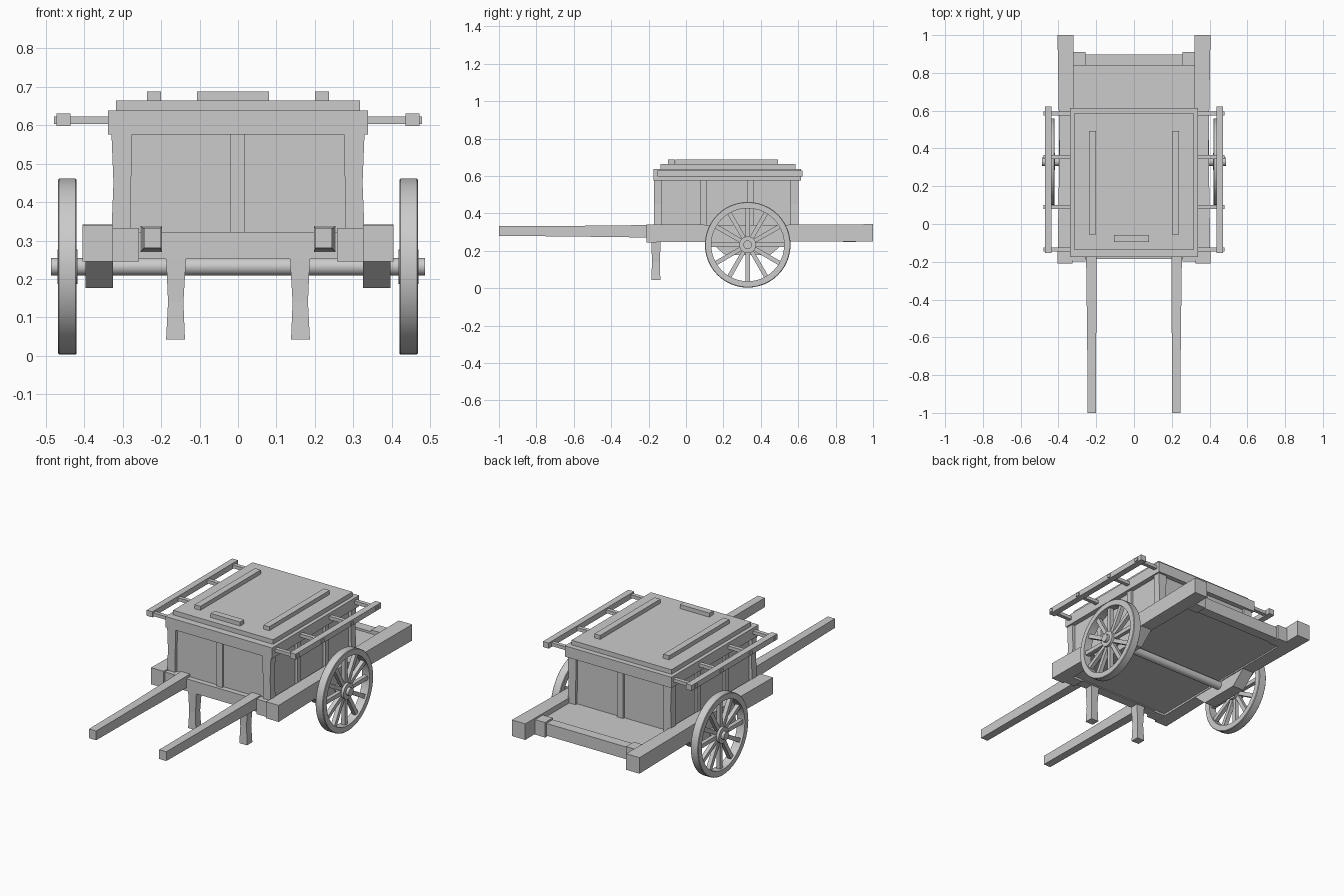
import bpy, bmesh, math
from mathutils import Matrix, Vector

cube = bpy.data.objects.get("Cube")
if cube:
    bpy.data.objects.remove(cube, do_unlink=True)

wood = bpy.data.materials.new("plain grey")
wood.use_nodes = True
GREY = (0.6, 0.6, 0.6, 1)
wood.diffuse_color = GREY
wood.node_tree.nodes["Principled BSDF"].inputs["Base Color"].default_value = GREY


def finish(name, bm, mirror=False, smooth=False):
    bmesh.ops.recalc_face_normals(bm, faces=bm.faces)
    mesh = bpy.data.meshes.new(name)
    bm.to_mesh(mesh)
    bm.free()
    mesh.materials.append(wood)
    ob = bpy.data.objects.new(name, mesh)
    bpy.context.collection.objects.link(ob)
    if smooth:
        bpy.ops.object.select_all(action='DESELECT')
        ob.select_set(True)
        bpy.context.view_layer.objects.active = ob
        bpy.ops.object.shade_smooth_by_angle(angle=math.radians(35))
    if mirror:
        ob.modifiers.new("mirror", 'MIRROR').use_mirror_merge = False
    return ob


def loft(bm, rings):
    """Join equal closed rings of points and cap both ends."""
    loops = [[bm.verts.new(p) for p in ring] for ring in rings]
    n = len(loops[0])
    for a, b in zip(loops, loops[1:]):
        for i in range(n):
            j = (i + 1) % n
            bm.faces.new((a[i], a[j], b[j], b[i]))
    bm.faces.new(loops[0])
    bm.faces.new(loops[-1])


def rect_x(x, y0, y1, z0, z1):
    return [(x, y0, z0), (x, y1, z0), (x, y1, z1), (x, y0, z1)]


def rect_y(y, x0, x1, z0, z1):
    return [(x0, y, z0), (x1, y, z0), (x1, y, z1), (x0, y, z1)]


def rect_z(z, x0, x1, y0, y1):
    return [(x0, y0, z), (x1, y0, z), (x1, y1, z), (x0, y1, z)]


def part(name, rings, mirror=False):
    bm = bmesh.new()
    loft(bm, rings)
    return finish(name, bm, mirror)


def box(name, x, y, z, mirror=False):
    return part(name, [rect_x(x[0], *y, *z), rect_x(x[1], *y, *z)], mirror)


# Undercarriage: side beams, deck and cross beams with thicker ends
part("side_beam", [rect_y(-0.21, 0.325, 0.405, 0.245, 0.34),
                   rect_y(0.4, 0.32, 0.395, 0.25, 0.338),
                   rect_y(1.0, 0.32, 0.405, 0.25, 0.342)], True)
box("deck", (-0.325, 0.325), (-0.17, 0.86), (0.258, 0.31))
for name, inner, outer, sign in (("front_cross_beam", -0.13, -0.185, -1),
                                 ("back_cross_beam", 0.84, 0.897, 1)):
    lo, hi = sorted((inner, outer))
    box(name, (-0.26, 0.26), (lo, hi), (0.252, 0.322))
    lo, hi = sorted((inner, outer + sign * 0.013))
    box(name + "_end", (0.257, 0.326), (lo, hi), (0.246, 0.332), True)

# Pull shafts and prop legs
part("pull_shaft", [rect_y(-1.0, 0.2, 0.245, 0.28, 0.333),
                    rect_y(-0.6, 0.2, 0.248, 0.276, 0.333),
                    rect_y(-0.14, 0.197, 0.254, 0.27, 0.338)], True)
part("prop_leg", [rect_z(0.043, 0.138, 0.187, -0.185, -0.137),
                  rect_z(0.14, 0.142, 0.182, -0.182, -0.14),
                  rect_z(0.255, 0.135, 0.187, -0.185, -0.135)], True)

# Chest: panelled body, corner posts and centre posts
box("chest_body", (-0.31, 0.31), (-0.155, 0.587), (0.3, 0.6))
for name, y in (("front_corner_post", (-0.172, -0.13)),
                ("back_corner_post", (0.56, 0.602))):
    part(name, [rect_z(0.3, 0.28, 0.33, *y), rect_z(0.45, 0.278, 0.324, *y),
                rect_z(0.6, 0.275, 0.33, *y)], True)
for y in (0.092, 0.345):
    box("side_post", (0.3, 0.324), (y - 0.017, y + 0.017), (0.3, 0.6), True)
for name, y in (("front_centre_post", (-0.168, -0.15)),
                ("back_centre_post", (0.58, 0.599))):
    box(name, (-0.02, 0.018), y, (0.3, 0.6))

# Lid: rim, raised panel, battens and handle
box("lid_rim", (-0.338, 0.338), (-0.175, 0.615), (0.576, 0.638))
box("lid_panel", (-0.317, 0.317), (-0.135, 0.585), (0.63, 0.664))
box("lid_batten", (0.2, 0.237), (-0.055, 0.492), (0.66, 0.687), True)
box("lid_handle", (-0.107, 0.08), (-0.095, -0.058), (0.66, 0.687))

# Side racks: long rail on four arms
box("rack_rail", (0.436, 0.472), (-0.153, 0.622), (0.598, 0.63), True)
for y in (-0.135, 0.09, 0.355, 0.585):
    box("rack_arm", (0.33, 0.478), (y - 0.011, y + 0.011), (0.603, 0.622), True)

# Axle and its tapered bearing blocks
WHEEL_Y, WHEEL_Z = 0.33, 0.232


def circle(x, r, n):
    return [(x, WHEEL_Y + r * math.cos(math.tau * i / n),
             WHEEL_Z + r * math.sin(math.tau * i / n)) for i in range(n)]


bm = bmesh.new()
loft(bm, [circle(-0.487, 0.023, 20), circle(0.487, 0.023, 20)])
finish("axle", bm, smooth=True)
part("axle_block", [rect_z(0.177, 0.325, 0.397, 0.21, 0.45),
                    rect_z(0.255, 0.325, 0.397, 0.12, 0.54)], True)

# Wheels: rim, hub and spokes
SEGMENTS = 48
bm = bmesh.new()
loops = [[bm.verts.new(p) for p in circle(x, r, SEGMENTS)]
         for x, r in ((0.42, 0.226), (0.423, 0.229), (0.465, 0.229),
                      (0.468, 0.226), (0.468, 0.195), (0.42, 0.195))]
for a, b in zip(loops, loops[1:] + loops[:1]):
    for i in range(SEGMENTS):
        j = (i + 1) % SEGMENTS
        bm.faces.new((a[i], a[j], b[j], b[i]))
finish("wheel_rim", bm, True, True)

bm = bmesh.new()
loft(bm, [circle(0.418, 0.045, 24), circle(0.47, 0.045, 24)])
finish("wheel_hub", bm, True, True)

bm = bmesh.new()
centre = Vector((0.444, WHEEL_Y, WHEEL_Z))
for k in range(12):
    turn = Matrix.Rotation(math.tau * k / 12, 3, 'X')
    rings = [rect_z(0.03, -0.011, 0.011, -0.011, 0.011),
             rect_z(0.2, -0.012, 0.012, -0.012, 0.012)]
    loft(bm, [[centre + turn @ Vector(p) for p in ring] for ring in rings])
finish("wheel_spokes", bm, True)
